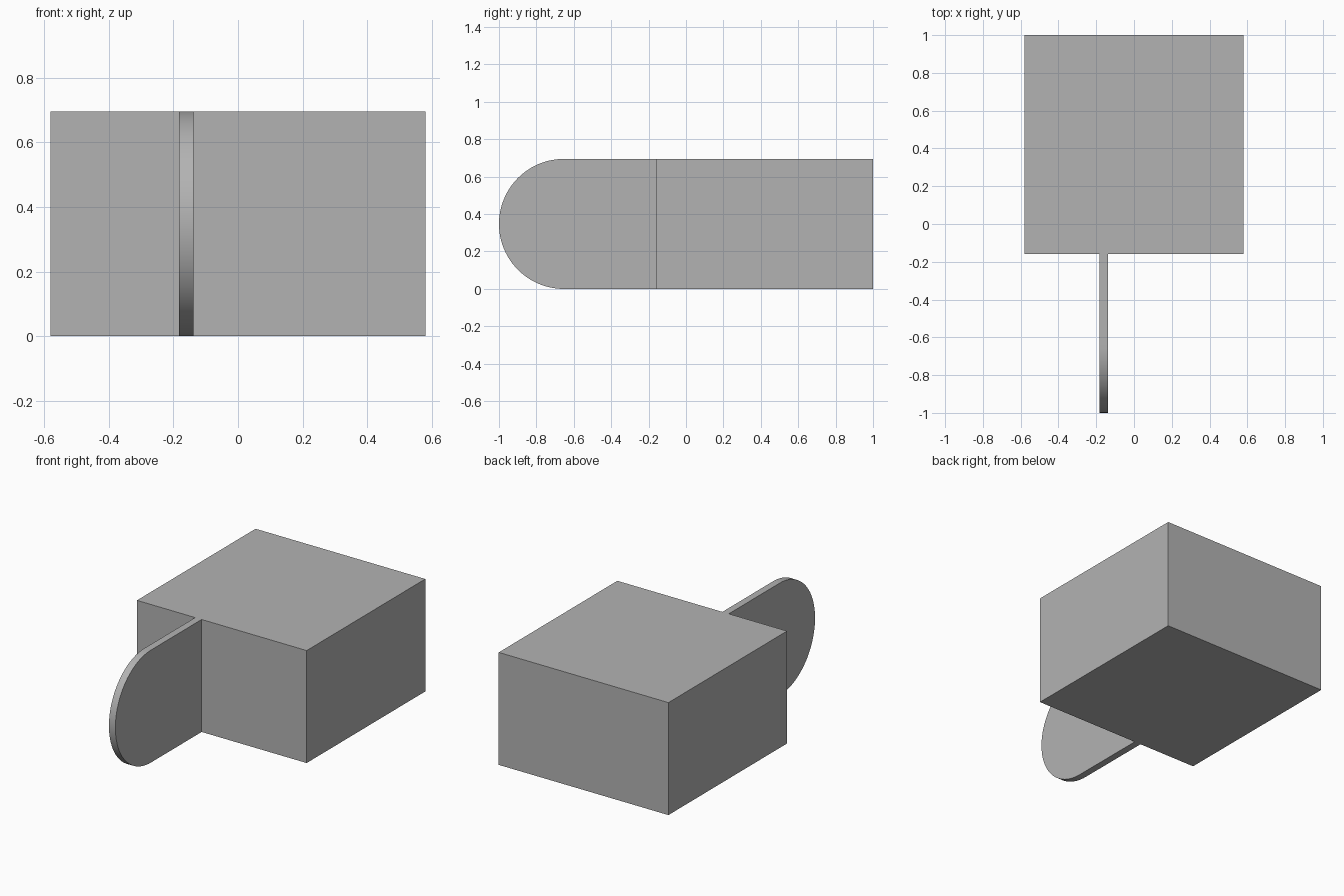
import bpy, bmesh
from math import sin, cos, pi, radians

cube = bpy.data.objects.get("Cube")
if cube:
    bpy.data.objects.remove(cube, do_unlink=True)

# Single plain grey finish
GREY = (0.45, 0.45, 0.45, 1)
grey = bpy.data.materials.new("plain_grey")
grey.use_nodes = True
grey.diffuse_color = GREY
grey.node_tree.nodes["Principled BSDF"].inputs["Base Color"].default_value = GREY

HEIGHT = 0.695
HALF_WIDTH = 0.58
BODY_FRONT, BODY_BACK = -0.158, 1.0


def extrude_profile(name, profile, x0, x1):
    """Extrude a closed (y, z) profile along x into a solid object."""
    bm = bmesh.new()
    face = bm.faces.new([bm.verts.new((x0, y, z)) for y, z in profile])
    grown = bmesh.ops.extrude_face_region(bm, geom=[face], use_keep_orig=True)
    verts = [g for g in grown["geom"] if isinstance(g, bmesh.types.BMVert)]
    bmesh.ops.translate(bm, verts=verts, vec=(x1 - x0, 0, 0))
    bmesh.ops.recalc_face_normals(bm, faces=bm.faces)
    mesh = bpy.data.meshes.new(name)
    bm.to_mesh(mesh)
    bm.free()
    mesh.materials.append(grey)
    obj = bpy.data.objects.new(name, mesh)
    bpy.context.collection.objects.link(obj)
    return obj


# Rectangular body block
extrude_profile("body_block",
                [(BODY_FRONT, 0), (BODY_BACK, 0), (BODY_BACK, HEIGHT), (BODY_FRONT, HEIGHT)],
                -HALF_WIDTH, HALF_WIDTH)

# Thin round-ended tab projecting from the front
radius = HEIGHT / 2
steps = 48
arc = [(-1 + radius - radius * sin(pi * i / steps),
        radius + radius * cos(pi * i / steps)) for i in range(steps + 1)]
tab = extrude_profile("front_tab", [(BODY_FRONT, HEIGHT)] + arc + [(BODY_FRONT, 0)],
                      -0.182, -0.138)

# Smooth the rounded rim, keep the flat sides crisp
bpy.ops.object.select_all(action="DESELECT")
tab.select_set(True)
bpy.context.view_layer.objects.active = tab
bpy.ops.object.shade_smooth_by_angle(angle=radians(30))
